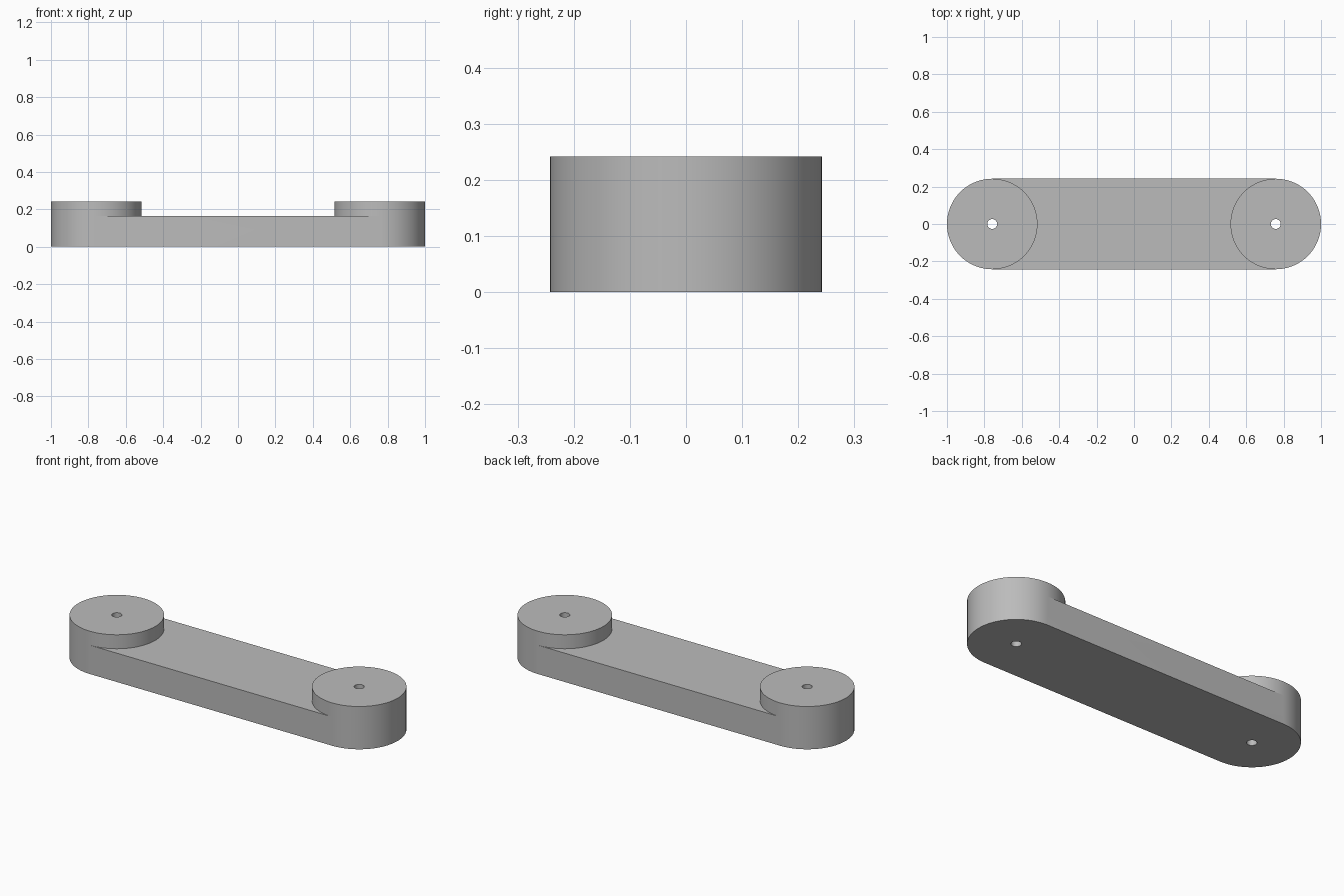
import bpy, bmesh, math

if "Cube" in bpy.data.objects:
    bpy.data.objects.remove(bpy.data.objects["Cube"], do_unlink=True)

RADIUS, HOLE, CENTRE = 0.242, 0.026, 0.758
ARM_TOP, BOSS_TOP = 0.163, 0.242
SEGMENTS = 128

grey = bpy.data.materials.new("plain grey")
grey.use_nodes = True
colour = (0.5, 0.5, 0.5, 1)
grey.diffuse_color = colour
grey.node_tree.nodes["Principled BSDF"].inputs["Base Color"].default_value = colour

bm = bmesh.new()


def arc(side, radius, z, start=-0.5, turns=1.0):
    """Points around one pivot; angles start at the inner side's lower tangent."""
    count = int(SEGMENTS * turns)
    points = []
    for i in range(count + 1):
        a = math.pi * start + 2 * math.pi * turns * i / count
        points.append((side * (radius * math.cos(a) - CENTRE), radius * math.sin(a), z))
    return points


def strip(first, second):
    """Quads joining two matching rows of points."""
    a = [bm.verts.new(p) for p in first]
    b = [bm.verts.new(p) for p in second]
    for i in range(len(a) - 1):
        bm.faces.new((a[i], a[i + 1], b[i + 1], b[i]))


# Round bosses with a pivot hole at each end
for side in (1, -1):
    strip(arc(side, RADIUS, 0, 0.5, 0.5), arc(side, RADIUS, ARM_TOP, 0.5, 0.5))
    strip(arc(side, RADIUS, ARM_TOP), arc(side, RADIUS, BOSS_TOP))
    strip(arc(side, HOLE, 0), arc(side, HOLE, BOSS_TOP))
    for z in (0, BOSS_TOP):
        strip(arc(side, HOLE, z), arc(side, RADIUS, z))

# Flat arm between the bosses: top, underside and straight sides
for z in (0, ARM_TOP):
    strip(arc(1, RADIUS, z, -0.5, 0.5), arc(-1, RADIUS, z, -0.5, 0.5))
for y in (-RADIUS, RADIUS):
    strip([(-CENTRE, y, 0), (CENTRE, y, 0)], [(-CENTRE, y, ARM_TOP), (CENTRE, y, ARM_TOP)])

# Weld into one solid
bmesh.ops.remove_doubles(bm, verts=bm.verts, dist=0.00001)
bmesh.ops.recalc_face_normals(bm, faces=bm.faces)
mesh = bpy.data.meshes.new("link_arm")
bm.to_mesh(mesh)
bm.free()
mesh.materials.append(grey)

link_arm = bpy.data.objects.new("link_arm", mesh)
bpy.context.collection.objects.link(link_arm)
bpy.ops.object.select_all(action="DESELECT")
link_arm.select_set(True)
bpy.context.view_layer.objects.active = link_arm
bpy.ops.object.shade_smooth_by_angle(angle=math.radians(30))
